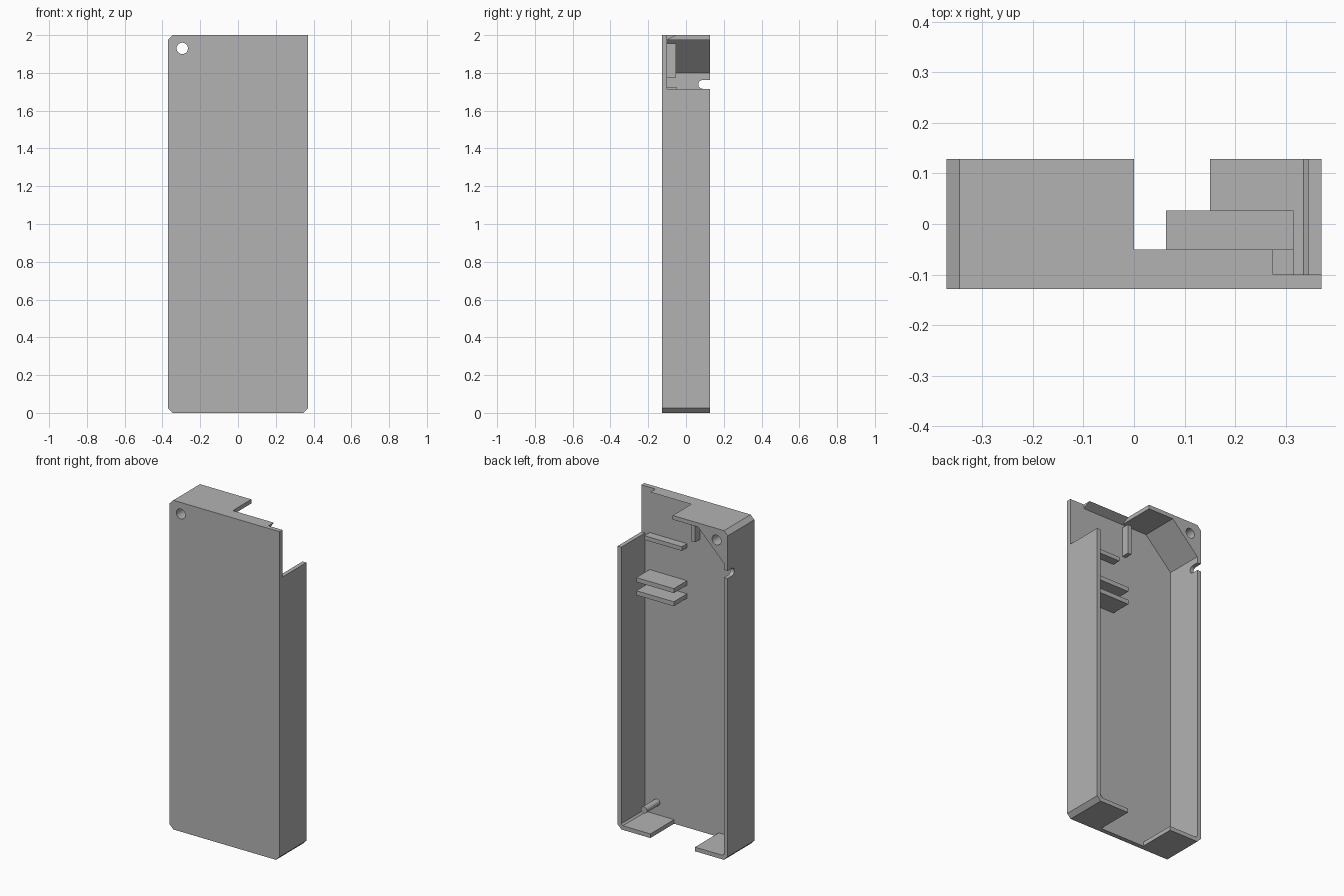
import bpy, bmesh, math
from mathutils import Vector

cube = bpy.data.objects.get("Cube")
if cube:
    bpy.data.objects.remove(cube, do_unlink=True)

# Single flat colour
grey = bpy.data.materials.new("plain_grey")
grey.use_nodes = True
COLOUR = (0.45, 0.45, 0.45, 1)
grey.diffuse_color = COLOUR
grey.node_tree.nodes["Principled BSDF"].inputs["Base Color"].default_value = COLOUR

W, D, H, T = 0.37, 0.128, 2.0, 0.025      # half width, half depth, height, wall
FLOOR = -0.10                             # inner face of the front plate


def extrude(name, points, start, vector):
    """Extrude a polygon of 3D points along a vector into a closed solid."""
    bm = bmesh.new()
    face = bm.faces.new([bm.verts.new(p) for p in points])
    ring = bmesh.ops.extrude_face_region(bm, geom=[face])["geom"]
    moved = [v for v in ring if isinstance(v, bmesh.types.BMVert)]
    bmesh.ops.translate(bm, verts=moved, vec=Vector(vector))
    bmesh.ops.translate(bm, verts=bm.verts[:], vec=Vector(start))
    bmesh.ops.recalc_face_normals(bm, faces=bm.faces[:])
    mesh = bpy.data.meshes.new(name)
    bm.to_mesh(mesh)
    bm.free()
    mesh.materials.append(grey)
    obj = bpy.data.objects.new(name, mesh)
    bpy.context.collection.objects.link(obj)
    return obj


def slab(name, xz, y0, y1):
    """Profile in the x-z plane, extruded through the depth."""
    return extrude(name, [(x, 0, z) for x, z in xz], (0, y0, 0), (0, y1 - y0, 0))


def bar(name, x0, x1, z0, z1, y1):
    """Rectangular rib standing on the inner face of the plate."""
    return slab(name, [(x0, z0), (x1, z0), (x1, z1), (x0, z1)], FLOOR, y1)


def circle(cx, cz, r, n=32):
    return [(cx + r * math.cos(math.tau * i / n), cz + r * math.sin(math.tau * i / n))
            for i in range(n)]


def boolean(target, tool, operation):
    tool.hide_render = True
    mod = target.modifiers.new(operation.lower(), 'BOOLEAN')
    mod.operation, mod.object, mod.solver = operation, tool, 'EXACT'
    bpy.ops.object.select_all(action='DESELECT')
    bpy.context.view_layer.objects.active = target
    target.select_set(True)
    bpy.ops.object.modifier_apply(modifier=mod.name)
    bpy.data.objects.remove(tool, do_unlink=True)


# Front plate with three clipped corners
shell = slab("shell", [(-W + T, 0), (W - T, 0), (W, T), (W, H),
                       (-W + T, H), (-W, H - T), (-W, T)], -D, FLOOR)

# Rim on the -x side: half top, thick corner gusset, wall and part of the bottom
inner = W - T
rim_long = slab("rim_long", [
    (0, H), (-inner, H), (-W, H - T), (-W, T), (-inner, 0), (-0.15, 0),
    (-0.15, T), (-inner + 0.01, T), (-inner, T + 0.01),
    (-inner, 1.8), (-0.17, H - T), (0, H - T)], FLOOR, D)

# Rim on the +x side: lower wall and part of the bottom
rim_short = slab("rim_short", [
    (0.15, 0), (inner, 0), (W, T), (W, 1.715), (inner, 1.715),
    (inner, T + 0.01), (inner - 0.01, T), (0.15, T)], FLOOR, D)
boolean(shell, rim_long, 'UNION')
boolean(shell, rim_short, 'UNION')

# Corner hole
boolean(shell, slab("hole_cutter", circle(-0.295, 1.93, 0.03), -0.3, 0.3), 'DIFFERENCE')

# Round-ended slot in the -x wall
arc = [(0, 0.088 - 0.023 * math.sin(a), 1.739 + 0.023 * math.cos(a))
       for a in (math.pi * i / 12 for i in range(13))]
slot = extrude("slot_cutter", arc + [(0, 0.2, 1.716), (0, 0.2, 1.762)],
               (-0.4, 0, 0), (0.1, 0, 0))
boolean(shell, slot, 'DIFFERENCE')

# Wedge-shaped lip along the open half of the top
extrude("top_lip", [(0, FLOOR, H - T), (0, FLOOR, H), (0, -0.05, H)],
        (0, 0, 0), (0.275, 0, 0))

# Inner ribs and shelves
bar("upper_rib", 0.063, 0.315, 1.70, 1.725, -0.05)
bar("upright_rib", -0.025, 0.0, 1.775, 1.955, -0.052)
for label, top in (("upper", 1.50), ("lower", 1.42)):
    bar(label + "_shelf", 0.063, 0.315, top - 0.027, top, 0.027)

# Locating pin near the bottom
pin = slab("locating_pin", circle(0.265, 0.10, 0.02), FLOOR, 0.025)
for obj in (shell, pin):
    bpy.ops.object.select_all(action='DESELECT')
    bpy.context.view_layer.objects.active = obj
    obj.select_set(True)
    bpy.ops.object.shade_smooth_by_angle(angle=math.radians(25))
